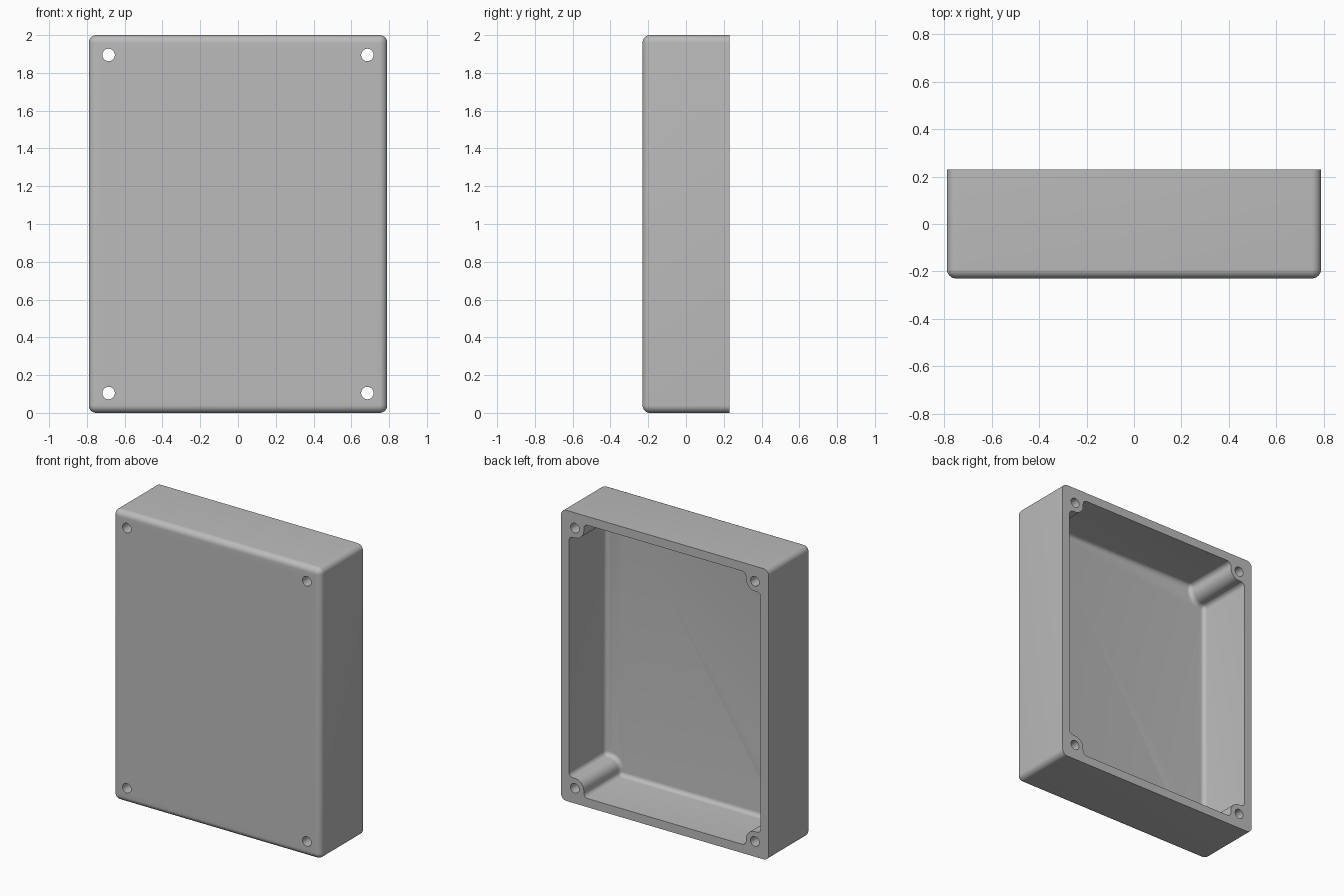
import bpy, bmesh, math
from mathutils import Vector

# Main sizes
HX, HZ, HY = 0.79, 1.0, 0.23      # half width, half height, half depth
WALL, EDGE = 0.06, 0.04           # wall thickness, outer edge radius
SCREW_X, SCREW_Z = 0.685, 0.895   # screw centres from the middle
BOSS_R, HOLE_R, FILLET = 0.068, 0.033, 0.03

old = bpy.data.objects.get("Cube")
if old:
    bpy.data.objects.remove(old, do_unlink=True)

grey = bpy.data.materials.new("grey_plastic")
grey.use_nodes = True
colour = (0.5, 0.5, 0.5, 1)
grey.diffuse_color = colour
grey.node_tree.nodes["Principled BSDF"].inputs["Base Color"].default_value = colour


def arc(cx, cz, r, start, end, steps):
    """Points of an arc, each with its outward direction from the arc centre."""
    result = []
    for i in range(steps + 1):
        a = math.radians(start + (end - start) * i / steps)
        d = Vector((math.cos(a), math.sin(a)))
        result.append((Vector((cx, cz)) + d * r, d))
    return result


def four_corners(corner):
    """Mirror one corner into all four, keeping the loop counter-clockwise."""
    loop = []
    for sx, sz in ((1, 1), (-1, 1), (-1, -1), (1, -1)):
        part = [(Vector((p.x * sx, p.y * sz)), Vector((n.x * sx, n.y * sz)))
                for p, n in corner]
        loop += part if sx * sz > 0 else part[::-1]
    return loop


def make_object(name, bm):
    bmesh.ops.remove_doubles(bm, verts=bm.verts, dist=1e-5)
    bmesh.ops.recalc_face_normals(bm, faces=bm.faces)
    mesh = bpy.data.meshes.new(name)
    bm.to_mesh(mesh)
    bm.free()
    mesh.materials.append(grey)
    obj = bpy.data.objects.new(name, mesh)
    bpy.context.collection.objects.link(obj)
    return obj


def rounded_prism(name, loop, y_front, y_back, radius, steps=8):
    """Extrude a loop along y, rolling its front edge over by a radius."""
    levels = [(y_back, 0.0)]
    for i in range(steps + 1):
        a = math.pi / 2 * i / steps
        levels.append((y_front + radius * (1 - math.sin(a)),
                       radius * (1 - math.cos(a))))
    bm = bmesh.new()
    rings = [[bm.verts.new((p.x - n.x * inset, y, p.y - n.y * inset + HZ))
              for p, n in loop] for y, inset in levels]
    count = len(loop)
    for a, b in zip(rings, rings[1:]):
        for i in range(count):
            j = (i + 1) % count
            bm.faces.new((a[i], a[j], b[j], b[i]))
    bm.faces.new(rings[0])
    bm.faces.new(rings[-1])
    return make_object(name, bm)


# Outer body with rounded corners
outer = four_corners(arc(HX - EDGE, HZ - EDGE, EDGE, 0, 90, 8))
case = rounded_prism("enclosure_body", outer, -HY, HY, EDGE * 0.999)

# Cavity outline, stepping around a round screw boss in each corner
ix, iz = HX - WALL, HZ - WALL
low_z, left_x = SCREW_Z - BOSS_R, SCREW_X - BOSS_R
boss = [(p, -n) for p, n in arc(SCREW_X, SCREW_Z, BOSS_R, 270, 180, 14)]
corner = (arc(ix - FILLET, low_z - FILLET, FILLET, 0, 90, 6) + boss
          + arc(left_x - FILLET, iz - FILLET, FILLET, 0, 90, 6))
cavity = rounded_prism("cavity_cutter", four_corners(corner),
                       -HY + WALL, HY + 0.1, FILLET * 0.98, 6)

# Screw holes running right through the bosses
bm = bmesh.new()
for sx in (-1, 1):
    for sz in (-1, 1):
        made = bmesh.ops.create_cone(bm, cap_ends=True, segments=32,
                                     radius1=HOLE_R, radius2=HOLE_R, depth=1)
        for v in made["verts"]:
            x, y, z = v.co
            v.co = (x + sx * SCREW_X, z, y + sz * SCREW_Z + HZ)
holes = make_object("screw_hole_cutter", bm)

# Cut the body, then discard the cutters
bpy.context.view_layer.objects.active = case
for cutter in (cavity, holes):
    cutter.hide_render = True
    mod = case.modifiers.new(cutter.name, "BOOLEAN")
    mod.operation = "DIFFERENCE"
    mod.solver = "EXACT"
    mod.object = cutter
    bpy.ops.object.modifier_apply(modifier=mod.name)
    bpy.data.objects.remove(cutter, do_unlink=True)

bpy.ops.object.select_all(action="DESELECT")
case.select_set(True)
bpy.ops.object.shade_smooth_by_angle(angle=math.radians(30))
